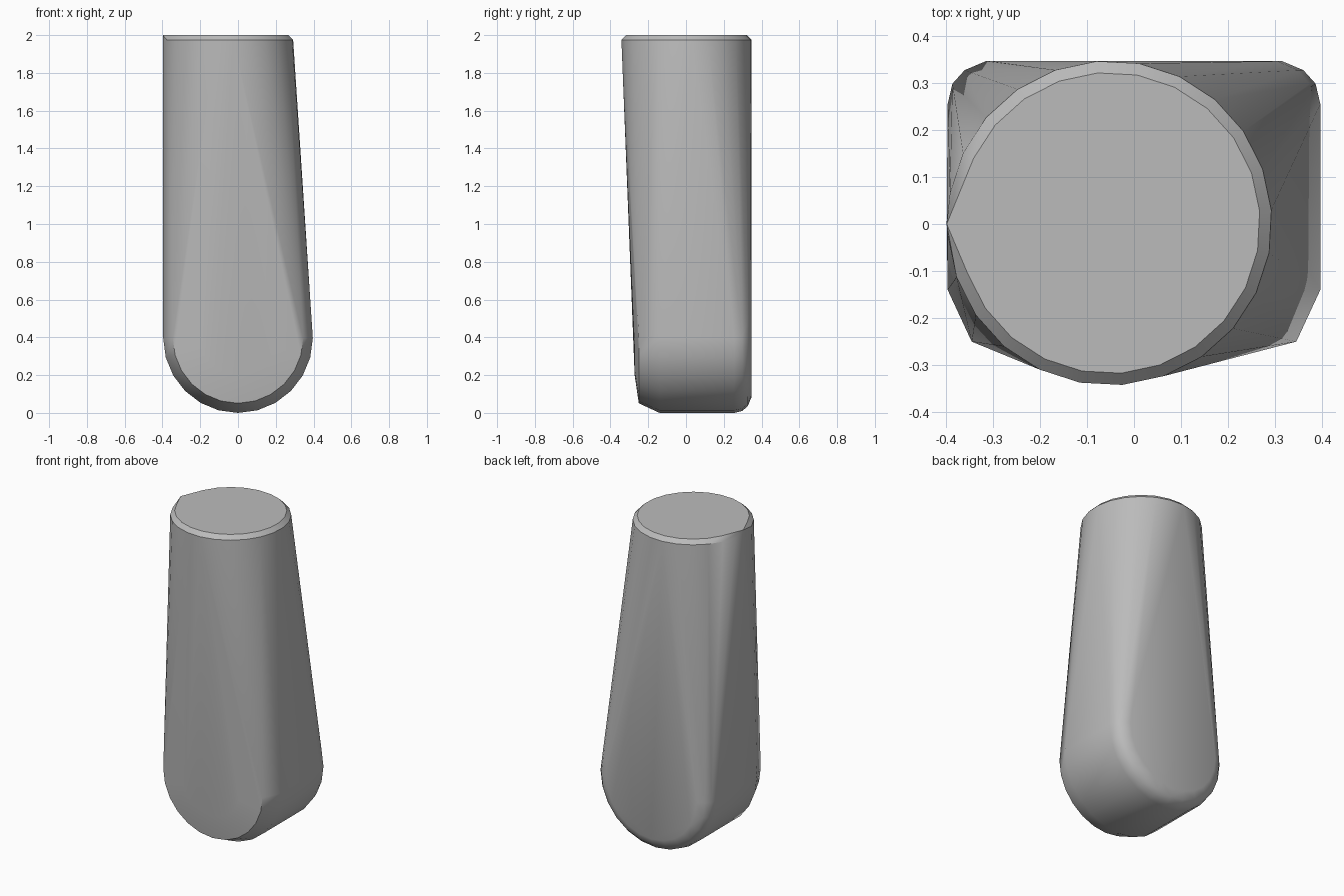
import bpy, bmesh, math

cube = bpy.data.objects.get("Cube")
if cube:
    bpy.data.objects.remove(cube, do_unlink=True)

SEGMENTS = 24
grey = bpy.data.materials.new("plain_grey")
grey.use_nodes = True
colour = (0.5, 0.5, 0.5, 1)
grey.diffuse_color = colour
grey.node_tree.nodes["Principled BSDF"].inputs["Base Color"].default_value = colour


def ring(radius, offset=0.0):
    """Points of a flat circle."""
    for i in range(SEGMENTS):
        a = math.tau * (i + offset) / SEGMENTS
        yield radius * math.cos(a), radius * math.sin(a)


points = []

# Rounded foot: a barrel lying along y, bevelled front and rounded back
for y, radius in [(-0.25, 0.345), (-0.14, 0.396), (0.255, 0.396),
                  (0.298, 0.386), (0.327, 0.36), (0.346, 0.315)]:
    points += [(u, y, 0.396 + v) for u, v in ring(radius)]

# Slight swell low on the front face
points += [(u, -0.272, 0.4 + v) for u, v in ring(0.2) if v < 0]

# Round top with a chamfered rim and a corner on its right side
for z, radius in [(1.975, 0.345), (2.0, 0.32)]:
    points += [(u - 0.052, v + 0.002, z) for u, v in ring(radius, 0.3)]
points.append((-0.398, 0, 2.0))

# Stretch one convex skin over both ends
bm = bmesh.new()
for p in points:
    bm.verts.new(p)
hull = bmesh.ops.convex_hull(bm, input=bm.verts)
inner = {g for g in hull["geom_interior"] + hull["geom_unused"]
         if isinstance(g, bmesh.types.BMVert)}
bmesh.ops.delete(bm, geom=list(inner), context="VERTS")
bmesh.ops.dissolve_limit(bm, angle_limit=math.radians(0.5),
                         verts=bm.verts, edges=bm.edges)
bmesh.ops.recalc_face_normals(bm, faces=bm.faces)

mesh = bpy.data.meshes.new("tapered_post")
bm.to_mesh(mesh)
bm.free()
mesh.materials.append(grey)
post = bpy.data.objects.new("tapered_post", mesh)
bpy.context.collection.objects.link(post)

# Smooth sides with crisp rims
bpy.ops.object.select_all(action="DESELECT")
post.select_set(True)
bpy.context.view_layer.objects.active = post
bpy.ops.object.shade_smooth_by_angle(angle=math.radians(30))
